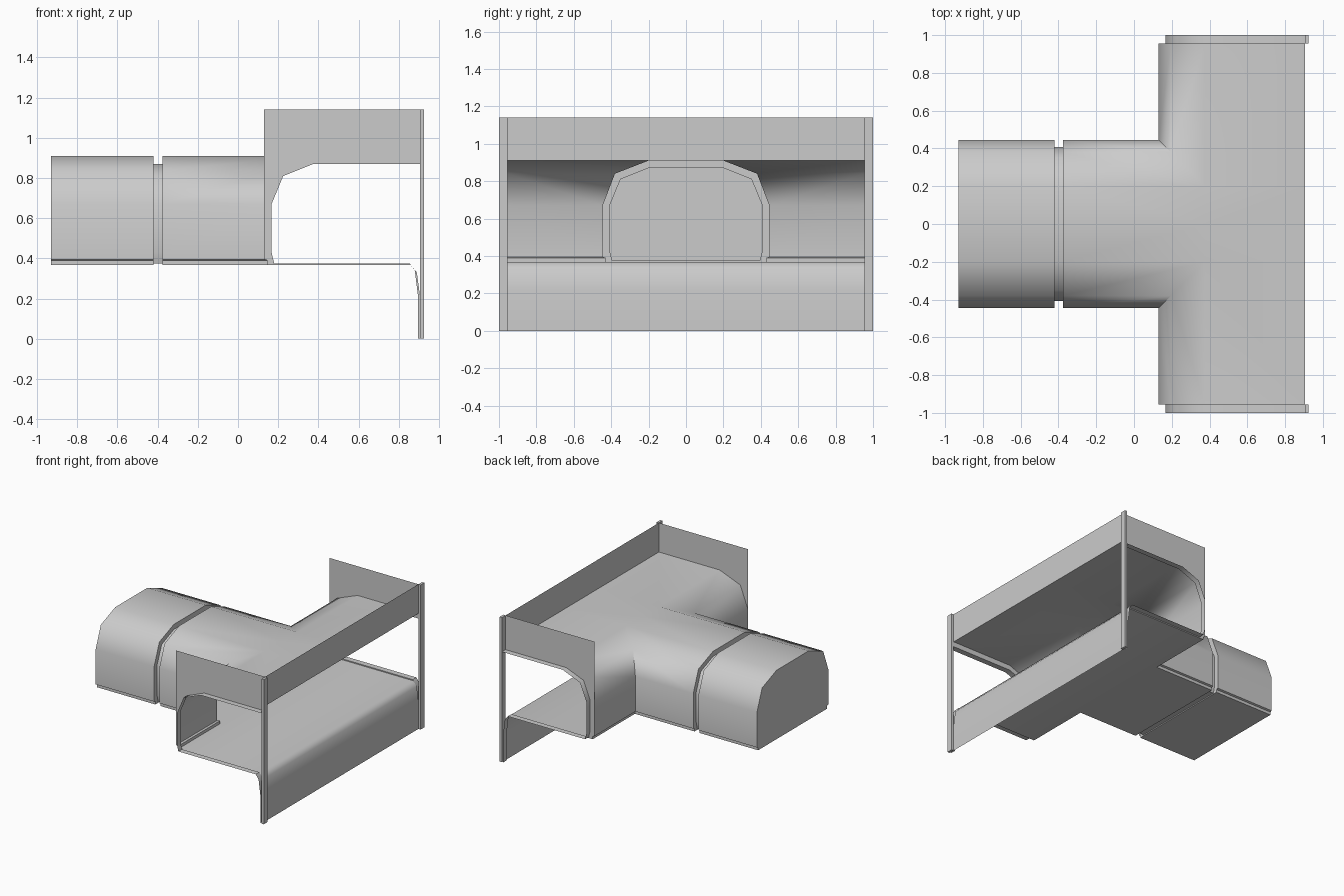
import bpy, bmesh, math

if "Cube" in bpy.data.objects:
    bpy.data.objects.remove(bpy.data.objects["Cube"])

# Wall section as (inset from side, height): full size, and the smaller joint size
OUT = [(.015, .367), (.015, .39), (0, .395), (0, .67), (.065, .84), (.245, .91)]
INN = [(.05, .375), (.045, .395), (.037, .43), (.037, .67), (.095, .81), (.245, .87)]
# Platform edge section as (x, z): apron curving up to the floor
EDGE_OUT = [(.905, 0), (.905, .22), (.89, .33), (.86, .367)]
EDGE_INN = [(.895, 0), (.895, .22), (.88, .34), (.855, .375)]
SIDE_X, SIDE_Y, WIN_X, END_Y, TOP = .13, .445, .905, .955, 1.14


def loft(bm, sections):
    rows = [[bm.verts.new(p) for p in s] for s in sections]
    for a, b in zip(rows, rows[1:]):
        for i in range(len(a) - 1):
            bm.faces.new((a[i], a[i + 1], b[i + 1], b[i]))


def ngon(bm, pts):
    bm.faces.new([bm.verts.new(p) for p in pts])


def finish(bm, name):
    bmesh.ops.remove_doubles(bm, verts=bm.verts, dist=.0005)
    bmesh.ops.recalc_face_normals(bm, faces=bm.faces)
    me = bpy.data.meshes.new(name)
    bm.to_mesh(me)
    bm.free()
    ob = bpy.data.objects.new(name, me)
    bpy.context.collection.objects.link(ob)
    m = ob.modifiers.new("Mirror", 'MIRROR')
    m.use_axis = (False, True, False)
    bpy.ops.object.select_all(action='DESELECT')
    ob.select_set(True)
    bpy.context.view_layer.objects.active = ob
    bpy.ops.object.shade_smooth_by_angle(angle=math.radians(52))
    return ob


def branch(x, prof):
    # half section across the branch, from floor centre to roof centre
    pts = [(x, SIDE_Y - d, z) for d, z in prof]
    return [(x, 0, prof[0][1])] + pts + [(x, 0, prof[-1][1])]


def main(y, prof, edge):
    # section across the main hall, from apron to roof edge
    pts = [(SIDE_X + d, y, z) for d, z in prof]
    return [(x, y, z) for x, z in edge] + pts + [(WIN_X, y, prof[-1][1])]


bm = bmesh.new()
# Mitred corner where branch and hall meet
corner = [(SIDE_X + d, SIDE_Y - d, z) for d, z in OUT]
fx, fy, fz = corner[0]
rx, ry, rz = corner[-1]

# Branch with its joint groove and closed end
loft(bm, [branch(-.93, OUT), branch(-.42, OUT), branch(-.42, INN),
          branch(-.375, INN), branch(-.375, OUT),
          [(fx, 0, fz)] + corner + [(rx, 0, rz)]])
ngon(bm, branch(-.93, OUT))

# Hall arm, stepping in to the end lip
edge_corner = [(x, fy, z) for x, z in EDGE_OUT]
loft(bm, [edge_corner + corner + [(WIN_X, ry, rz)],
          main(END_Y, OUT, EDGE_OUT), main(END_Y, INN, EDGE_INN),
          main(1, INN, EDGE_INN)])

# Middle of the floor, apron and roof
loft(bm, [[(x, y, z) for x, z in EDGE_OUT + [(fx, fz)]] for y in (0, fy)])
loft(bm, [[(rx, y, rz), (WIN_X, y, rz)] for y in (0, ry)])
finish(bm, "tunnel_shell")

# End walls above the arched opening
bm = bmesh.new()
ngon(bm, [(SIDE_X + d, END_Y, z) for d, z in OUT[3:]] +
     [(WIN_X, END_Y, .91), (WIN_X, END_Y, TOP), (SIDE_X, END_Y, TOP)])
finish(bm, "end_wall")

# Panel above the long opening
bm = bmesh.new()
loft(bm, [[(WIN_X, y, .91), (WIN_X, y, TOP)] for y in (0, END_Y)])
finish(bm, "upper_panel")

# Corner posts
bm = bmesh.new()
bmesh.ops.create_cube(bm, size=1)
bmesh.ops.scale(bm, vec=(.02, .045, TOP), verts=bm.verts)
bmesh.ops.translate(bm, vec=(.915, .9775, TOP / 2), verts=bm.verts)
finish(bm, "corner_post")
